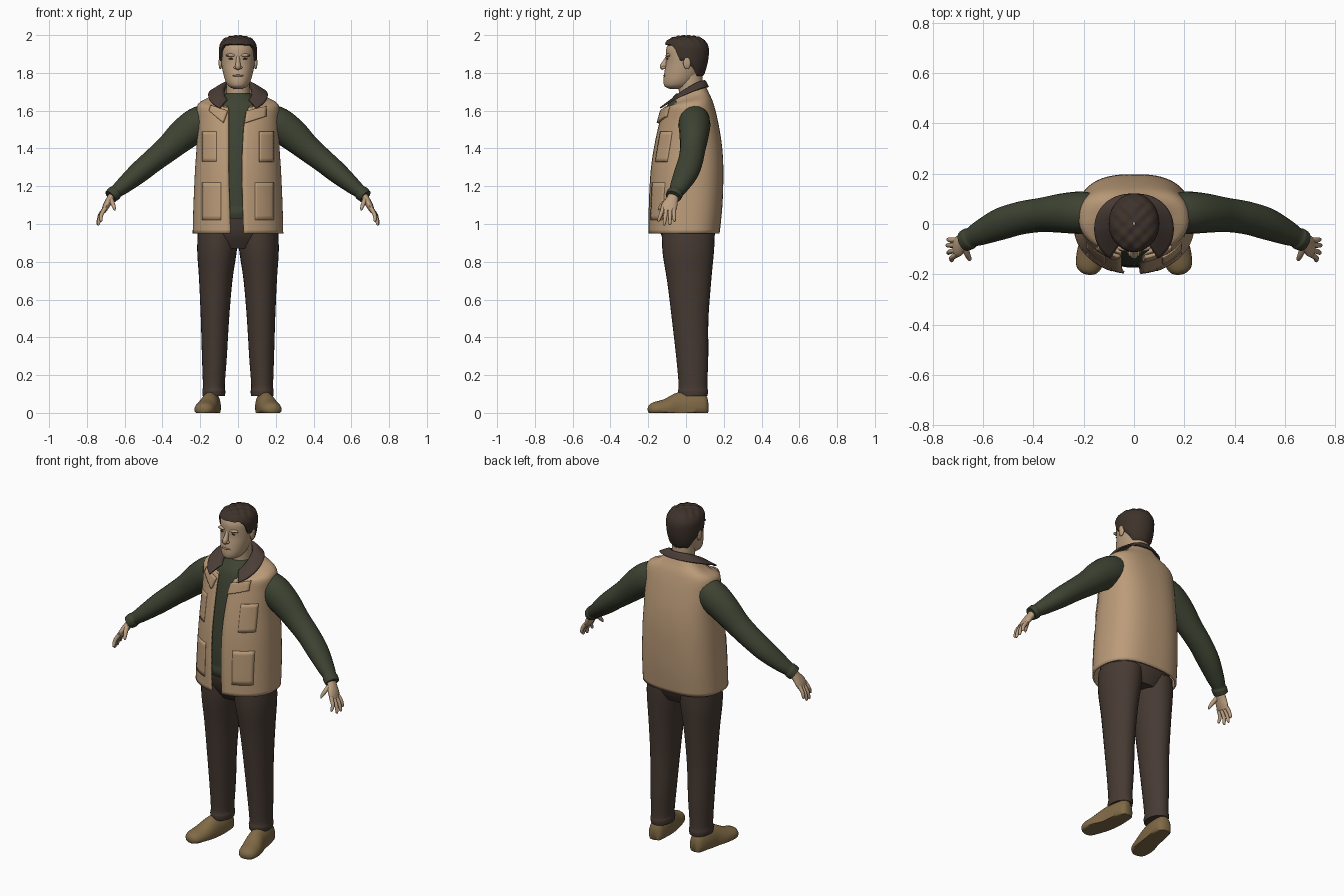
import bpy, bmesh, math
from mathutils import Vector
from mathutils.bvhtree import BVHTree


def material(name, rgb):
    m = bpy.data.materials.new(name)
    m.diffuse_color = (*rgb, 1)
    return m


SKIN = material("skin", (0.50, 0.35, 0.22))
HAIR = material("dark hair", (0.048, 0.032, 0.024))
TAN = material("tan canvas", (0.50, 0.33, 0.19))
COLLAR = material("brown collar", (0.068, 0.046, 0.037))
GREEN = material("dark green knit", (0.048, 0.056, 0.032))
TROUSER = material("dark brown cloth", (0.063, 0.043, 0.033))
SHOE = material("olive leather", (0.22, 0.145, 0.062))
LIPS = material("lip tone", (0.36, 0.21, 0.14))


def smooth_rows(rows, steps=4):
    """Catmull-Rom interpolation of tuples."""
    out, n = [], len(rows)
    for i in range(n - 1):
        p0, p1, p2, p3 = rows[max(i - 1, 0)], rows[i], rows[i + 1], rows[min(i + 2, n - 1)]
        for k in range(steps):
            t = k / steps
            out.append(tuple(0.5 * (2 * b + (c - a) * t + (2 * a - 5 * b + 4 * c - d) * t * t
                                    + (3 * b - a - 3 * c + d) * t ** 3)
                             for a, b, c, d in zip(p0, p1, p2, p3)))
    return out + [rows[-1]]


def skin_rows(name, rings, mat, closed=True, caps=True, thick=0, offset=-1, angle=50):
    """Joins rings of points into one surface."""
    bm = bmesh.new()
    vs = [[bm.verts.new(p) for p in r] for r in rings]
    n = len(vs[0])
    for a, b in zip(vs, vs[1:]):
        for j in range(n if closed else n - 1):
            k = (j + 1) % n
            bm.faces.new((a[j], a[k], b[k], b[j]))
    if closed and caps:
        bm.faces.new(vs[0][::-1])
        bm.faces.new(vs[-1])
    me = bpy.data.meshes.new(name)
    bm.to_mesh(me)
    bm.free()
    me.materials.append(mat)
    me.shade_smooth()
    me.set_sharp_from_angle(angle=math.radians(angle))
    ob = bpy.data.objects.new(name, me)
    bpy.context.collection.objects.link(ob)
    if thick:
        mod = ob.modifiers.new("thickness", 'SOLIDIFY')
        mod.thickness, mod.offset = thick, offset
    return ob


def oval(a, z, rx, yf, yb, tilt=0, back=1.0):
    """Point on a horizontal oval; angle 0 is the front."""
    s, c = math.sin(a), math.cos(a)
    e = 1.0 if c > 0 else back
    x = rx * math.copysign(abs(s) ** e, s)
    y = (yf + yb) / 2 - (yb - yf) / 2 * math.copysign(abs(c) ** e, c)
    return (x, y, z - tilt * max((1 + c) / 2, 0) ** 1.5)


def body(name, rows, mat, n=40, **kw):
    rings = [[oval(2 * math.pi * j / n, *r) for j in range(n)] for r in smooth_rows(rows)]
    return skin_rows(name, rings, mat, **kw)


def open_body(name, rows, mat, n=56, back=0.75, **kw):
    """Body open at the front; each row ends in its left and right edge x."""
    rings = []
    for *r, xl, xr in smooth_rows(rows, 5):
        a0 = math.asin(min(xr / r[1], 1))
        a1 = 2 * math.pi - math.asin(min(-xl / r[1], 1))
        rings.append([oval(a0 + (a1 - a0) * j / n, *r, back) for j in range(n + 1)])
    return skin_rows(name, rings, mat, closed=False, **kw)


def tube(name, pts, mat, s=1, ref=(0, 1, 0), n=20, steps=4, floor=False):
    """Tube along (x, y, z, radius along ref, other radius); s=-1 mirrors in x."""
    pts = smooth_rows([(p[0] * s, *p[1:]) for p in pts], steps)
    cs = [Vector(p[:3]) for p in pts]
    rings = []
    for i, p in enumerate(pts):
        t = (cs[min(i + 1, len(cs) - 1)] - cs[max(i - 1, 0)]).normalized()
        u = Vector(ref)
        u = (u - t * u.dot(t)).normalized()
        v = t.cross(u)
        ring = [cs[i] + u * p[3] * math.cos(k) + v * p[4] * math.sin(k)
                for k in (2 * math.pi * j / n for j in range(n))]
        if floor:
            ring = [(q.x, q.y, max(q.z, 0)) for q in ring]
        rings.append(ring)
    return skin_rows(name, rings, mat)


def blob(name, loc, size, mat):
    rows = [(loc[2] - size[2] * math.cos(t), size[0] * math.sin(t) + 1e-4,
             loc[1] - size[1] * math.sin(t) - 1e-4, loc[1] + size[1] * math.sin(t) + 1e-4)
            for t in (math.pi * i / 8 for i in range(9))]
    rings = [[(p[0] + loc[0], p[1], p[2]) for p in (oval(2 * math.pi * j / 16, *r) for j in range(16))]
             for r in rows]
    return skin_rows(name, rings, mat)


# Vest: z, half width, front y, back y, neckline tilt, opening edges
vest = open_body("vest", [
    (0.95, 0.24, -0.20, 0.178, 0, -0.04, 0.03),
    (1.10, 0.236, -0.198, 0.193, 0, -0.045, 0.025),
    (1.28, 0.228, -0.188, 0.198, 0, -0.05, 0.022),
    (1.42, 0.219, -0.168, 0.19, 0, -0.05, 0.025),
    (1.55, 0.217, -0.14, 0.168, 0, -0.05, 0.035),
    (1.645, 0.212, -0.12, 0.143, 0.03, -0.05, 0.055),
    (1.70, 0.135, -0.11, 0.118, 0.09, -0.055, 0.058),
    (1.75, 0.085, -0.10, 0.095, 0.13, -0.06, 0.06)], TAN, thick=0.01)

# Folded collar
open_body("collar", [
    (1.725, 0.157, -0.165, 0.118, 0.13, -0.095, 0.095),
    (1.758, 0.088, -0.107, 0.098, 0.13, -0.06, 0.06),
    (1.735, 0.075, -0.09, 0.085, 0.13, -0.055, 0.055)], COLLAR, back=0.9, thick=0.008, offset=0)

# Lapels and pockets: panels laid over the vest front
bm = bmesh.new()
bm.from_mesh(vest.data)
tree = BVHTree.FromBMesh(bm)
bm.free()


def panel(name, corners, lift, mat=TAN, n=8):
    bl, br, tr, tl = [Vector(c) for c in corners]
    rings = []
    for i in range(n + 1):
        row = []
        for j in range(n + 1):
            p = bl.lerp(br, j / n).lerp(tl.lerp(tr, j / n), i / n)
            hit = tree.ray_cast(Vector((p.x, -1, p.y)), Vector((0, 1, 0)))[0]
            if hit is None or hit.y > 0:
                hit = tree.find_nearest(Vector((p.x, -0.13, p.y)))[0]
            row.append((p.x, hit.y - lift, p.y))
        rings.append(row)
    return skin_rows(name, rings, mat, closed=False, thick=lift + 0.002)


panel("right_lapel", [(0.035, 1.535), (0.15, 1.57), (0.152, 1.625), (0.045, 1.60)], 0.014)
panel("left_lapel", [(-0.155, 1.60), (-0.08, 1.537), (-0.055, 1.60), (-0.145, 1.63)], 0.014)
panel("chest_pocket", [(0.115, 1.33), (0.19, 1.33), (0.19, 1.49), (0.115, 1.49)], 0.008)
panel("left_chest_pocket", [(-0.19, 1.33), (-0.115, 1.33), (-0.115, 1.49), (-0.19, 1.49)], 0.003)
for s in (-1, 1):
    x0, x1 = sorted((s * 0.09, s * 0.19))
    panel("lower_pocket", [(x0, 1.02), (x1, 1.02), (x1, 1.22), (x0, 1.22)], 0.003)

# Sweater body and ribbed hem
body("sweater", [
    (1.05, 0.20, -0.168, 0.16), (1.20, 0.205, -0.168, 0.17), (1.40, 0.195, -0.15, 0.16),
    (1.55, 0.19, -0.122, 0.14), (1.63, 0.165, -0.098, 0.12), (1.665, 0.10, -0.075, 0.10),
    (1.69, 0.068, -0.052, 0.092)], GREEN)
body("sweater_hem", [(1.03, 0.2, -0.166, 0.16), (1.06, 0.205, -0.174, 0.165),
                     (1.095, 0.2, -0.168, 0.16)], GREEN)

# Trouser hips
body("trouser_hips", [(0.87, 0.15, -0.09, 0.12), (0.95, 0.212, -0.135, 0.155),
                      (1.06, 0.205, -0.155, 0.15)], TROUSER)

for s, side in ((1, "right"), (-1, "left")):
    # Trouser leg
    tube(side + "_trouser_leg", [
        (0.105, 0.012, 0.95, 0.14, 0.108), (0.112, 0.012, 0.85, 0.136, 0.104),
        (0.118, 0.017, 0.70, 0.117, 0.088), (0.122, 0.022, 0.50, 0.097, 0.075),
        (0.125, 0.033, 0.30, 0.085, 0.066), (0.128, 0.037, 0.15, 0.076, 0.058),
        (0.128, 0.037, 0.115, 0.08, 0.061), (0.128, 0.037, 0.09, 0.076, 0.059)], TROUSER, s, n=28)
    # Shoe
    tube(side + "_shoe", [
        (0.132, 0.116, 0.03, 0.035, 0.018), (0.134, 0.10, 0.03, 0.072, 0.04),
        (0.140, 0.04, 0.03, 0.085, 0.05), (0.150, -0.04, 0.025, 0.083, 0.052),
        (0.168, -0.11, 0.02, 0.054, 0.058), (0.180, -0.165, 0.018, 0.04, 0.052),
        (0.185, -0.19, 0.016, 0.028, 0.036), (0.187, -0.20, 0.015, 0.012, 0.015)],
        SHOE, s, ref=(0, 0, 1), floor=True)
    # Sleeve with cuff
    tube(side + "_sleeve", [
        (0.13, 0.045, 1.57, 0.072, 0.075), (0.21, 0.045, 1.53, 0.084, 0.09),
        (0.29, 0.043, 1.472, 0.078, 0.084), (0.37, 0.036, 1.40, 0.068, 0.07),
        (0.45, 0.024, 1.335, 0.066, 0.062), (0.53, 0.0, 1.268, 0.064, 0.056),
        (0.61, -0.035, 1.20, 0.05, 0.043), (0.645, -0.052, 1.172, 0.04, 0.036),
        (0.655, -0.058, 1.163, 0.044, 0.04), (0.675, -0.068, 1.145, 0.042, 0.037)], GREEN, s)
    # Hand
    tube(side + "_palm", [
        (0.655, -0.06, 1.165, 0.027, 0.022), (0.678, -0.073, 1.13, 0.032, 0.02),
        (0.698, -0.088, 1.095, 0.042, 0.018), (0.711, -0.095, 1.068, 0.038, 0.013)], SKIN, s, n=16)
    for i, (by, tx, ty, tz) in enumerate([(-0.065, 0.738, -0.062, 1.012), (-0.084, 0.742, -0.085, 0.995),
                                          (-0.104, 0.738, -0.115, 0.993), (-0.122, 0.725, -0.145, 1.012)]):
        tube(f"{side}_finger_{i + 1}", [
            (0.703, by, 1.085, 0.011, 0.012), ((0.712 + tx) / 2 + 0.005, (by + ty) / 2, (1.085 + tz) / 2, 0.010, 0.011),
            (tx, ty, tz + 0.008, 0.008, 0.008), (tx, ty, tz, 0.003, 0.003)], SKIN, s, n=10, steps=3)
    tube(side + "_thumb", [
        (0.675, -0.085, 1.135, 0.014, 0.014), (0.664, -0.118, 1.11, 0.013, 0.012),
        (0.655, -0.138, 1.085, 0.009, 0.009), (0.652, -0.144, 1.072, 0.003, 0.003)], SKIN, s, n=10, steps=3)
    # Ear, brow, eye and nostril
    blob(side + "_ear", (s * 0.093, 0.005, 1.853), (0.01, 0.02, 0.034), SKIN)
    blob(side + "_brow_ridge", (s * 0.036, -0.094, 1.893), (0.03, 0.014, 0.009), SKIN)
    blob(side + "_eyebrow", (s * 0.038, -0.103, 1.893), (0.023, 0.004, 0.003), HAIR)
    blob(side + "_eye", (s * 0.036, -0.098, 1.874), (0.014, 0.004, 0.004), HAIR)
    blob(side + "_nostril", (s * 0.013, -0.118, 1.828), (0.01, 0.012, 0.008), SKIN)

# Neck and head
tube("neck", [(0, 0.028, 1.62, 0.066, 0.066), (0, 0.026, 1.70, 0.064, 0.062),
              (0, 0.022, 1.80, 0.066, 0.064)], SKIN, n=28)
body("head", [
    (1.715, 0.02, -0.085, -0.03), (1.728, 0.048, -0.112, 0.015), (1.755, 0.066, -0.119, 0.05),
    (1.80, 0.079, -0.115, 0.085), (1.85, 0.088, -0.106, 0.105), (1.89, 0.091, -0.106, 0.11),
    (1.93, 0.091, -0.104, 0.108), (1.965, 0.075, -0.085, 0.09), (1.985, 0.04, -0.045, 0.05)], SKIN)
tube("nose", [(0, -0.098, 1.888, 0.008, 0.009), (0, -0.109, 1.86, 0.013, 0.011),
              (0, -0.12, 1.833, 0.019, 0.016), (0, -0.117, 1.82, 0.01, 0.01)], SKIN, n=14)
blob("mouth", (0, -0.113, 1.785), (0.028, 0.008, 0.006), LIPS)

# Hair: shell from the hairline up to the crown, with gentle locks
HAIR_ROWS = smooth_rows([
    (1.76, 0.080, -0.10, 0.085), (1.80, 0.087, -0.10, 0.10), (1.85, 0.097, -0.108, 0.114),
    (1.90, 0.100, -0.112, 0.121), (1.94, 0.099, -0.115, 0.119), (1.97, 0.085, -0.10, 0.10),
    (1.99, 0.053, -0.062, 0.068), (1.998, 0.004, -0.004, 0.008)], 6)
LINE = [(0, 1.948), (45, 1.945), (58, 1.925), (68, 1.865), (88, 1.855), (108, 1.83),
        (130, 1.785), (180, 1.775)]


def lookup(table, key):
    for a, b in zip(table, table[1:]):
        if key <= b[0]:
            t = (key - a[0]) / (b[0] - a[0])
            return [p + (q - p) * t for p, q in zip(a, b)]
    return table[-1]


N, K = 72, 22
rings = []
for k in range(K + 1):
    ring = []
    for j in range(N):
        deg = 360 * j / N
        low = lookup(LINE, min(deg, 360 - deg))[1]
        z = low + (1.998 - low) * (1 - (1 - k / K) ** 2)
        x, y, z = oval(math.radians(deg), *lookup(HAIR_ROWS, z))
        f = 0.90 if k == 0 else 1.0
        lock = 0.004 * math.sin(110 * x) * math.sin(110 * y) * max(0, min(1, (z - 1.93) / 0.04))
        ring.append((x * f, 0.005 + (y - 0.005) * f, z + lock))
    rings.append(ring)
skin_rows("hair", rings, HAIR, caps=False)
